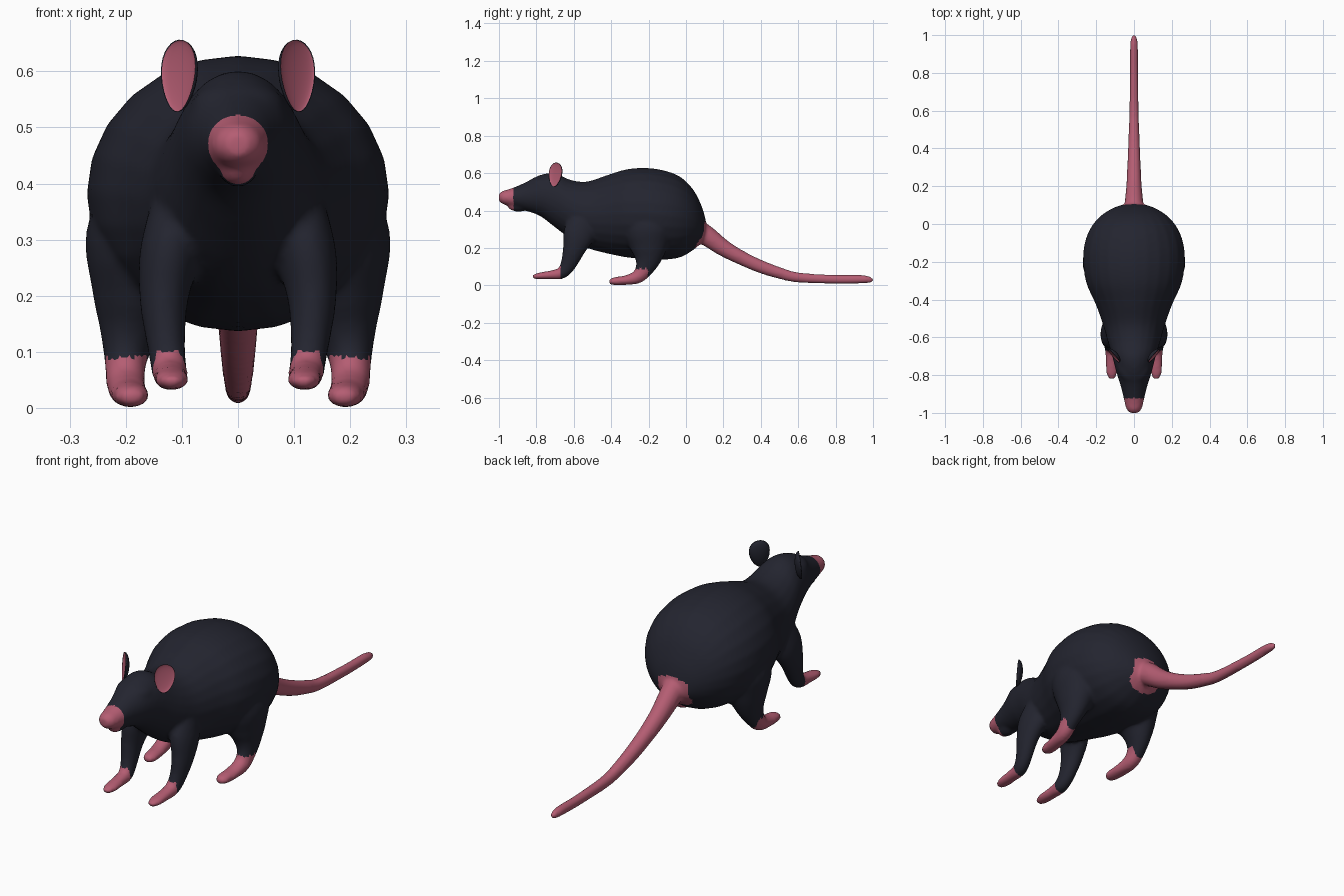
import bpy, bmesh, math
from mathutils import Vector, Matrix

if "Cube" in bpy.data.objects:
    bpy.data.objects.remove(bpy.data.objects["Cube"])


def material(name, rgb):
    m = bpy.data.materials.new(name)
    m.diffuse_color = (*rgb, 1)
    m.use_nodes = True
    bsdf = m.node_tree.nodes["Principled BSDF"]
    bsdf.inputs["Base Color"].default_value = (*rgb, 1)
    bsdf.inputs["Roughness"].default_value = 0.8
    return m


fur = material("dark fur", (0.017, 0.018, 0.029))
skin = material("pink skin", (0.46, 0.11, 0.17))


def spline(rows, steps=4):
    """Catmull-Rom interpolation of rows of numbers."""
    rows = [Vector(r) for r in rows]
    out = []
    for i in range(len(rows) - 1):
        a, b, c, d = (rows[min(max(i + k, 0), len(rows) - 1)] for k in (-1, 0, 1, 2))
        for s in range(steps):
            t = s / steps
            out.append(b + (c - a) * (t / 2) + (a * 2 - b * 5 + c * 4 - d) * (t * t / 2)
                       + (b * 3 - a - c * 3 + d) * (t ** 3 / 2))
    return out + [rows[-1]]


def tube(bm, rows, upright=False, side=1, sides=24):
    """Loft of ellipses along rows of (x, y, z, half width, half depth)."""
    rows = spline(rows)
    rings = []
    for i, row in enumerate(rows):
        centre = Vector((row[0] * side, row[1], row[2]))
        along = rows[min(i + 1, len(rows) - 1)] - rows[max(i - 1, 0)]
        up = Vector((0, 0, 1)) if upright else Vector((0, -along[2], along[1])).normalized()
        ring = []
        for k in range(sides):
            a = math.tau * k / sides
            ring.append(bm.verts.new(centre + Vector((row[3] * math.cos(a), 0, 0))
                                     + up * (row[4] * math.sin(a))))
        rings.append(ring)
    faces = [bm.faces.new(rings[0][::-1]), bm.faces.new(rings[-1])]
    for r, s in zip(rings, rings[1:]):
        for k in range(sides):
            j = (k + 1) % sides
            faces.append(bm.faces.new((r[k], r[j], s[j], s[k])))
    bmesh.ops.recalc_face_normals(bm, faces=faces)


def ball(bm, centre, size):
    bmesh.ops.create_uvsphere(bm, u_segments=24, v_segments=16, radius=1,
                              matrix=Matrix.Translation(centre) @ Matrix.Diagonal((*size, 1)))


bm = bmesh.new()

# Head and trunk: y, top, bottom, half width
trunk = [(-1.0, .49, .45, .02), (-.98, .505, .435, .04), (-.93, .52, .42, .053),
         (-.86, .55, .40, .07), (-.78, .59, .37, .095), (-.70, .60, .31, .115),
         (-.62, .565, .25, .14), (-.53, .555, .20, .165), (-.42, .59, .17, .205),
         (-.32, .62, .15, .25), (-.22, .628, .14, .268), (-.12, .615, .137, .265),
         (-.03, .58, .15, .235), (.04, .51, .19, .18), (.085, .42, .23, .11),
         (.105, .35, .25, .05)]
tube(bm, [(0, y, (t + b) / 2, w, (t - b) / 2) for y, t, b, w in trunk], upright=True)

# Lower jaw and brow
ball(bm, (0, -.895, .425), (.034, .06, .031))
ball(bm, (0, -.76, .535), (.085, .09, .05))

# Tail
tube(bm, [(0, .02, .31, .05, .06), (0, .1, .272, .05, .055), (0, .2, .2, .041, .045),
          (0, .3, .145, .036, .038), (0, .4, .1, .032, .035), (0, .5, .066, .028, .031),
          (0, .6, .042, .025, .027), (0, .8, .032, .022, .024), (0, .96, .032, .02, .022),
          (0, 1.0, .022, .008, .009)])

# Legs with feet, mirrored
for side in (-1, 1):
    tube(bm, [(.12, -.16, .45, .09, .09), (.15, -.2, .32, .12, .14), (.175, -.2, .21, .085, .105),
              (.19, -.205, .14, .056, .072), (.2, -.225, .085, .038, .048),
              (.2, -.26, .045, .035, .036), (.195, -.32, .028, .034, .026),
              (.19, -.385, .022, .031, .021), (.19, -.412, .018, .016, .012)], side=side)
    tube(bm, [(.1, -.53, .38, .05, .07), (.12, -.57, .28, .055, .085),
              (.132, -.6, .19, .043, .06), (.128, -.63, .11, .034, .042),
              (.122, -.665, .066, .032, .032), (.12, -.72, .056, .03, .024),
              (.118, -.785, .05, .03, .018), (.118, -.82, .046, .016, .01)], side=side)

# Fuse the parts into one smooth skin
source = bpy.data.meshes.new("body")
bm.to_mesh(source)
bm.free()
body = bpy.data.objects.new("body", source)
bpy.context.collection.objects.link(body)
remesh = body.modifiers.new("fuse", "REMESH")
remesh.mode = "VOXEL"
remesh.voxel_size = 0.009
soften = body.modifiers.new("soften", "SMOOTH")
soften.factor = 0.5
soften.iterations = 6
graph = bpy.context.evaluated_depsgraph_get()
fused = bpy.data.meshes.new_from_object(body.evaluated_get(graph))
body.modifiers.clear()
body.data = fused
fused.materials.clear()
fused.materials.append(fur)
fused.materials.append(skin)


def bare(p):
    """True on the nose, feet and tail."""
    nose = p.y < -.922
    front_foot = p.z < .1 and p.y < -.67
    hind_foot = p.z < .09 and -.45 < p.y < -.205
    tail = abs(p.x) < .08 and p.y - .38 * (p.z - .28) > .08
    return nose or front_foot or hind_foot or tail


for f in fused.polygons:
    f.material_index = int(bare(f.center))
    f.use_smooth = True

# Cupped ears, pink on the inside
for side, name in ((1, "left_ear"), (-1, "right_ear")):
    bm = bmesh.new()
    bmesh.ops.create_uvsphere(bm, u_segments=32, v_segments=16, radius=1)
    for f in bm.faces:
        c = f.calc_center_median()
        f.material_index = int(c.z > .25)
        f.smooth = True
    for v in bm.verts:
        v.co.z *= -.35 if v.co.z > 0 else 1
        v.co.x *= 1 + .2 * v.co.y
    # local z is the ear's facing direction, local y points up it
    facing = Vector((.74 * side, -.66, .1)).normalized()
    up = Vector((.12 * side, 0, 1))
    across = up.cross(facing).normalized()
    up = facing.cross(across)
    turn = Matrix((across, up, facing)).transposed().to_4x4()
    bm.transform(Matrix.Translation((.107 * side, -.7, .592)) @ turn
                 @ Matrix.Diagonal((.045, .065, .024, 1)))
    bmesh.ops.recalc_face_normals(bm, faces=bm.faces)
    mesh = bpy.data.meshes.new(name)
    bm.to_mesh(mesh)
    bm.free()
    mesh.materials.append(fur)
    mesh.materials.append(skin)
    bpy.context.collection.objects.link(bpy.data.objects.new(name, mesh))
